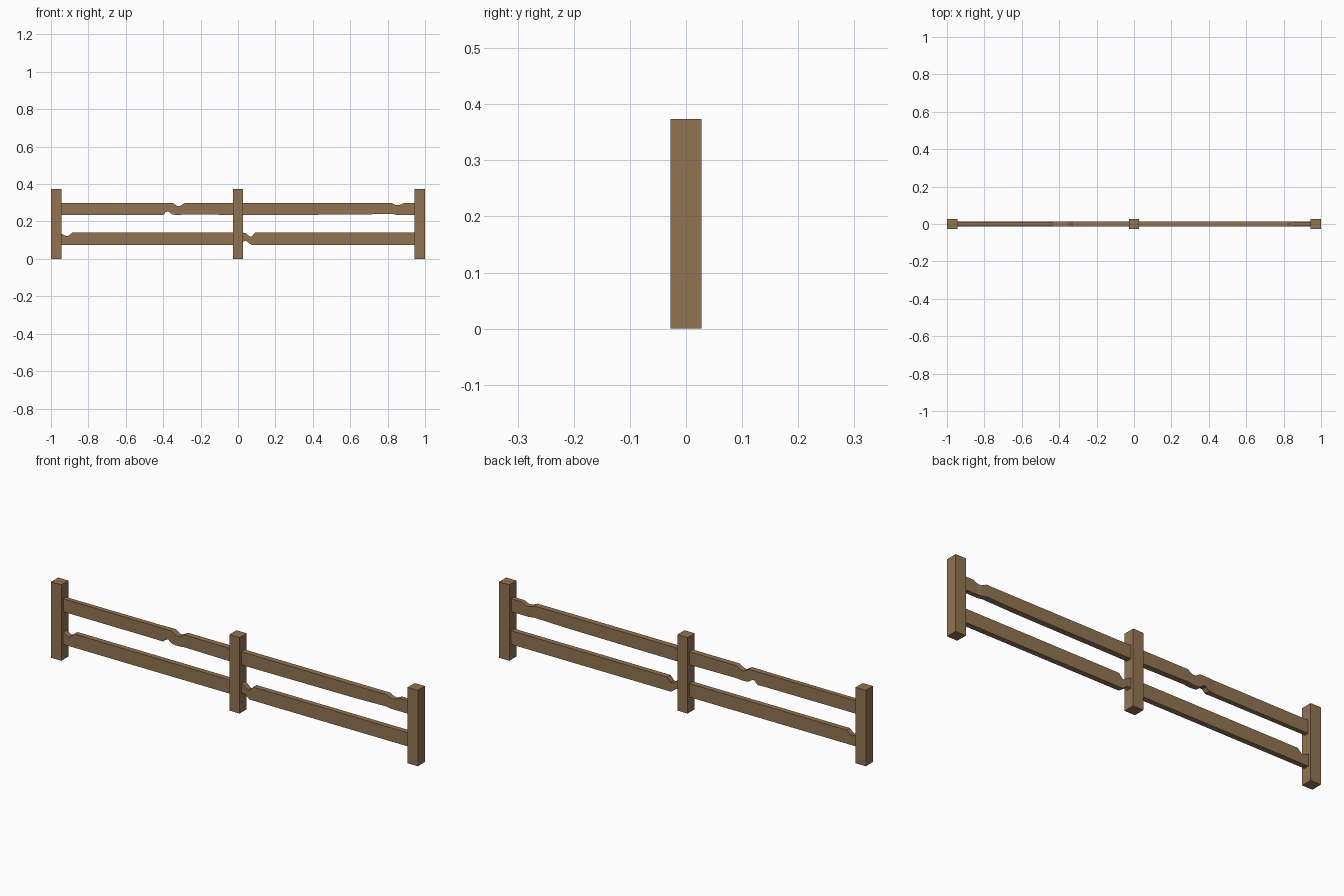
import bpy, bmesh

wood = bpy.data.materials.new("brown_wood")
wood.diffuse_color = (0.29, 0.175, 0.085, 1)


def finish(bm, name):
    bmesh.ops.recalc_face_normals(bm, faces=bm.faces)
    me = bpy.data.meshes.new(name)
    bm.to_mesh(me)
    bm.free()
    me.materials.append(wood)
    ob = bpy.data.objects.new(name, me)
    bpy.context.collection.objects.link(ob)


def loft(name, stations):
    """Skin rectangular sections: (x, bottom z, top z, half thickness)."""
    bm = bmesh.new()
    rings = [[bm.verts.new(p) for p in
              ((x, -h, b), (x, h, b), (x, h, t), (x, -h, t))]
             for x, b, t, h in stations]
    for r, s in zip(rings, rings[1:]):
        for i in range(4):
            j = (i + 1) % 4
            bm.faces.new((r[i], r[j], s[j], s[i]))
    bm.faces.new(rings[0])
    bm.faces.new(rings[-1])
    finish(bm, name)


# Square posts
for side, x in (("left", -0.972), ("middle", 0), ("right", 0.972)):
    loft(side + "_post", [(x - 0.028, 0, 0.374, 0.028),
                          (x + 0.028, 0, 0.374, 0.028)])

# Upper rails with chipped edges
loft("upper_left_rail", [
    (-0.95, 0.235, 0.299, 0.011), (-0.43, 0.235, 0.299, 0.012),
    (-0.40, 0.235, 0.299, 0.014), (-0.385, 0.251, 0.299, 0.014),
    (-0.372, 0.253, 0.299, 0.014), (-0.35, 0.237, 0.299, 0.014),
    (-0.325, 0.235, 0.283, 0.014), (-0.31, 0.235, 0.283, 0.014),
    (-0.283, 0.238, 0.299, 0.014), (-0.02, 0.235, 0.299, 0.014)])
loft("upper_right_rail", [
    (0.02, 0.234, 0.299, 0.014), (0.65, 0.237, 0.299, 0.014),
    (0.82, 0.241, 0.299, 0.014), (0.845, 0.236, 0.287, 0.013),
    (0.862, 0.235, 0.287, 0.011), (0.888, 0.235, 0.299, 0.011),
    (0.95, 0.235, 0.299, 0.011)])

# Lower rails with chipped ends
loft("lower_left_rail", [
    (-0.95, 0.075, 0.137, 0.013), (-0.918, 0.075, 0.122, 0.013),
    (-0.908, 0.075, 0.122, 0.013), (-0.885, 0.075, 0.142, 0.013),
    (-0.02, 0.075, 0.142, 0.013)])
loft("lower_right_rail", [
    (0.02, 0.088, 0.142, 0.013), (0.042, 0.098, 0.137, 0.013),
    (0.062, 0.082, 0.12, 0.013), (0.074, 0.075, 0.12, 0.013),
    (0.092, 0.075, 0.142, 0.013), (0.95, 0.075, 0.142, 0.013)])
